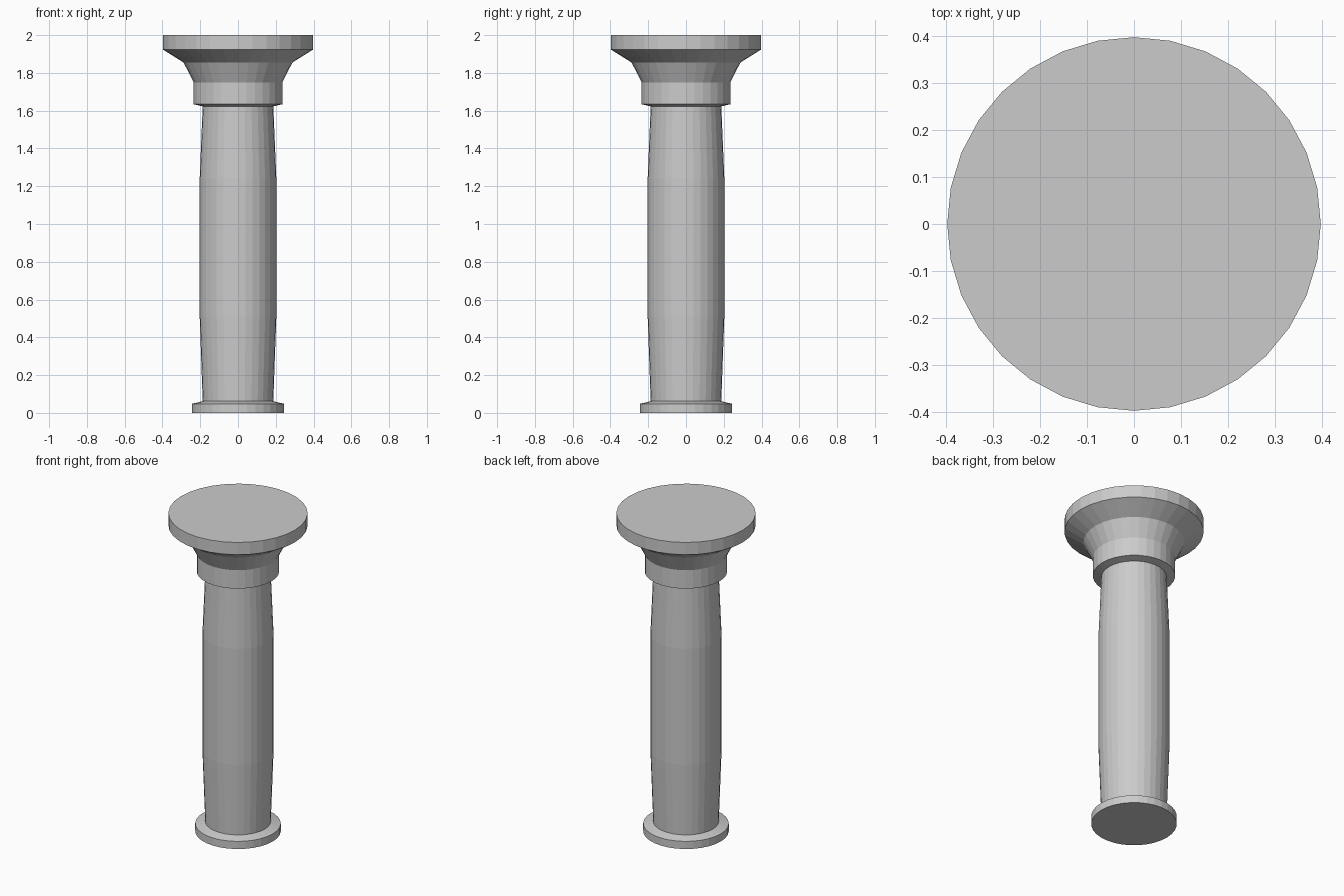
import bpy
import bmesh
from math import cos, sin, tau

SIDES = 32

default_cube = bpy.data.objects.get("Cube")
if default_cube:
    bpy.data.objects.remove(default_cube, do_unlink=True)

# Plain stone colour
stone = bpy.data.materials.new("grey stone")
stone.use_nodes = True
colour = (0.6, 0.6, 0.6, 1.0)
stone.diffuse_color = colour
stone.node_tree.nodes["Principled BSDF"].inputs["Base Color"].default_value = colour


def lathe(name, profile, cap_bottom=False, cap_top=False):
    """Turn a (radius, height) profile, listed bottom to top, around z."""
    bm = bmesh.new()
    rings = [[bm.verts.new((r * cos(tau * i / SIDES), r * sin(tau * i / SIDES), z))
              for i in range(SIDES)] for r, z in profile]
    for low, high in zip(rings, rings[1:]):
        for i in range(SIDES):
            j = (i + 1) % SIDES
            bm.faces.new((low[i], low[j], high[j], high[i]))
    if cap_bottom:
        bm.faces.new(rings[0][::-1])
    if cap_top:
        bm.faces.new(rings[-1])
    mesh = bpy.data.meshes.new(name)
    bm.to_mesh(mesh)
    bm.free()
    mesh.materials.append(stone)
    obj = bpy.data.objects.new(name, mesh)
    bpy.context.collection.objects.link(obj)
    return obj


# Low round foot with a slightly sloping top
foot = [(0.244, 0), (0.244, 0.048), (0.187, 0.062)]
# Shaft that swells gently in the middle
shaft = [foot[-1], (0.203, 0.51), (0.203, 1.24), (0.187, 1.623)]
# Collar, two-stage flare and thick round slab
capital = [shaft[-1], (0.235, 1.634), (0.235, 1.75), (0.288, 1.855),
           (0.397, 1.923), (0.397, 2.0)]

lathe("column_base", foot, cap_bottom=True)
lathe("column_shaft", shaft)
lathe("column_capital", capital, cap_top=True)
